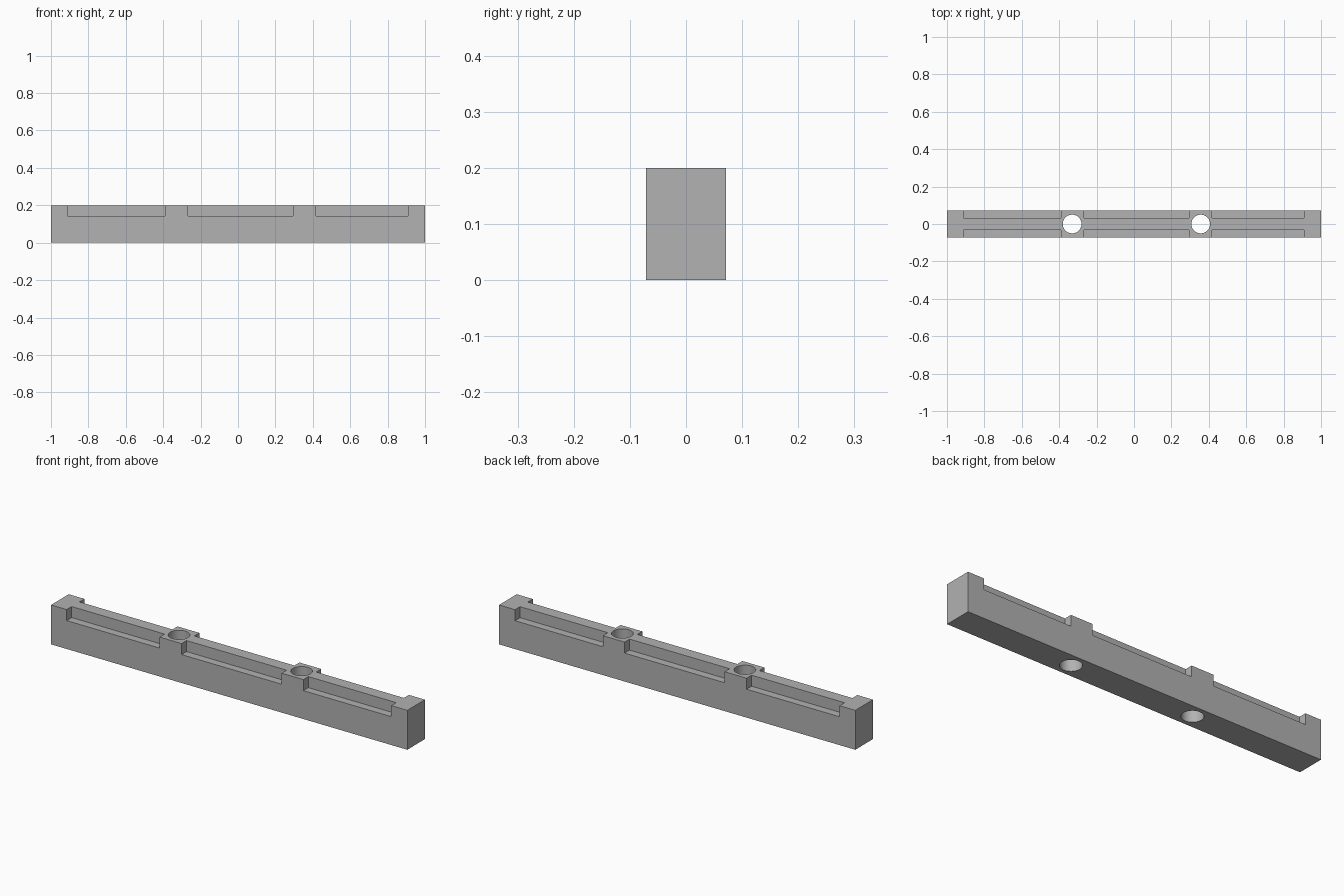
import bpy

if "Cube" in bpy.data.objects:
    bpy.data.objects.remove(bpy.data.objects["Cube"], do_unlink=True)

HEIGHT, HALF_DEPTH = 0.2, 0.071
LEDGE_Z, WEB_HALF = 0.144, 0.031
RECESSES = [(-0.912, -0.39), (-0.267, 0.295), (0.417, 0.91)]
HOLES = [-0.331, 0.357]
HOLE_RADIUS = 0.05

grey = bpy.data.materials.new("plain_grey")
grey.use_nodes = True
colour = (0.445, 0.445, 0.445, 1)
grey.diffuse_color = colour
grey.node_tree.nodes["Principled BSDF"].inputs["Base Color"].default_value = colour


def box(name, low, high):
    """Axis-aligned box between two corners."""
    centre = [(a + b) / 2 for a, b in zip(low, high)]
    bpy.ops.mesh.primitive_cube_add(size=1, location=centre)
    obj = bpy.context.object
    obj.name = name
    obj.scale = [b - a for a, b in zip(low, high)]
    bpy.ops.object.transform_apply(location=True, rotation=False, scale=True)
    obj.data.materials.append(grey)
    return obj


def cut(target, cutter):
    """Subtract the cutter from the target, then discard it."""
    cutter.hide_render = True
    mod = target.modifiers.new("cut", "BOOLEAN")
    mod.operation = "DIFFERENCE"
    mod.solver = "EXACT"
    mod.object = cutter
    bpy.context.view_layer.objects.active = target
    bpy.ops.object.modifier_apply(modifier=mod.name)
    bpy.data.objects.remove(cutter, do_unlink=True)


# Solid bar
bar = box("rail_bar", (-1, -HALF_DEPTH, 0), (1, HALF_DEPTH, HEIGHT))

# Stepped recesses along both upper edges
for x0, x1 in RECESSES:
    for y0, y1 in ((-0.2, -WEB_HALF), (WEB_HALF, 0.2)):
        cut(bar, box("recess_cutter", (x0, y0, LEDGE_Z), (x1, y1, 0.3)))

# Vertical through holes in the bosses
for x in HOLES:
    bpy.ops.mesh.primitive_cylinder_add(vertices=48, radius=HOLE_RADIUS, depth=0.6,
                                        location=(x, 0, HEIGHT / 2))
    hole = bpy.context.object
    hole.data.materials.append(grey)
    cut(bar, hole)

# Smooth hole walls, crisp edges
bpy.ops.object.select_all(action="DESELECT")
bar.select_set(True)
bpy.context.view_layer.objects.active = bar
bpy.ops.object.shade_smooth_by_angle()
